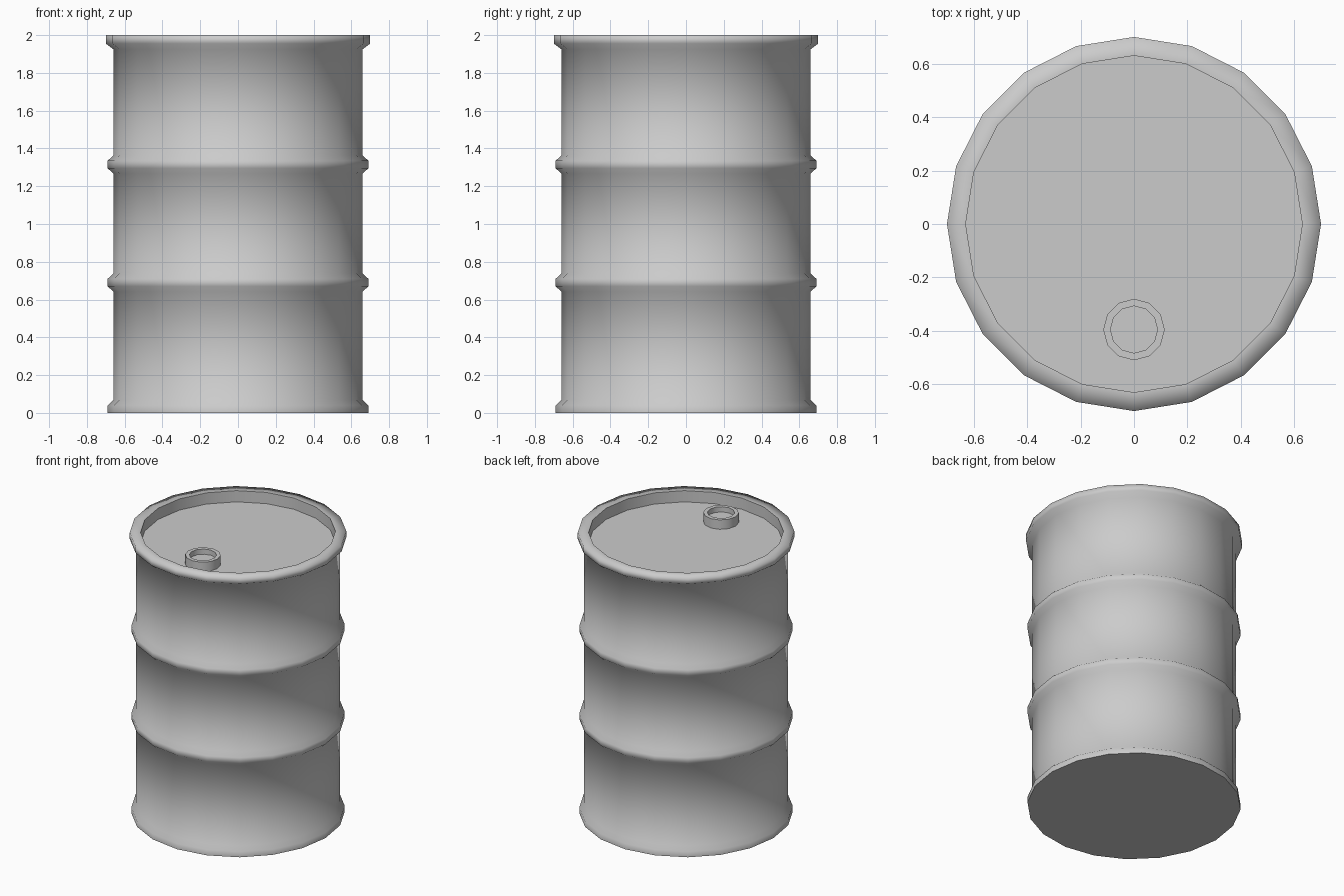
import bpy, bmesh
from math import sin, cos, tau

if "Cube" in bpy.data.objects:
    bpy.data.objects.remove(bpy.data.objects["Cube"])


def lathe(name, profile, sides, sharp, centre=(0, 0), floor=True):
    """Spin an (r, z) profile around z; 'sharp' lists profile rings kept crisp."""
    bm = bmesh.new()
    rings = [[bm.verts.new((centre[0] + r * cos(tau * i / sides),
                            centre[1] + r * sin(tau * i / sides), z))
              for i in range(sides)] for r, z in profile]
    for a, b in zip(rings, rings[1:]):
        for i in range(sides):
            j = (i + 1) % sides
            bm.faces.new((a[i], a[j], b[j], b[i])).smooth = True
    if floor:
        bm.faces.new(rings[0][::-1])
    bm.faces.new(rings[-1])
    for k in sharp:
        for i in range(sides):
            e = bm.edges.get((rings[k][i], rings[k][(i + 1) % sides]))
            e.smooth = False
    mesh = bpy.data.meshes.new(name)
    bm.to_mesh(mesh)
    bm.free()
    obj = bpy.data.objects.new(name, mesh)
    bpy.context.collection.objects.link(obj)
    return obj


BODY_R, RIB_R, RIM_R, LID_R = 0.66, 0.69, 0.70, 0.63
LID_Z = 1.92

# Drum shell: bottom lip, two ribs, top rim, recessed lid
profile = [(RIB_R, 0), (RIB_R, 0.04), (BODY_R, 0.068)]
for z in (0.69, 1.315):
    profile += [(BODY_R, z - 0.048), (RIB_R, z - 0.02),
                (RIB_R, z + 0.02), (BODY_R, z + 0.048)]
profile += [(BODY_R, 1.925), (RIM_R, 1.955), (RIM_R, 2.0),
            (LID_R, 2.0), (LID_R, LID_Z)]
n = len(profile)
lathe("drum", profile, 20, (0, n - 2, n - 1))

# Filler cap: short open ring with a sunken floor, standing on the lid
lathe("filler_cap", [(0.115, LID_Z), (0.115, 1.987), (0.088, 1.987), (0.088, 1.95)],
      12, (0, 1, 2, 3), (0, -0.395), floor=False)
